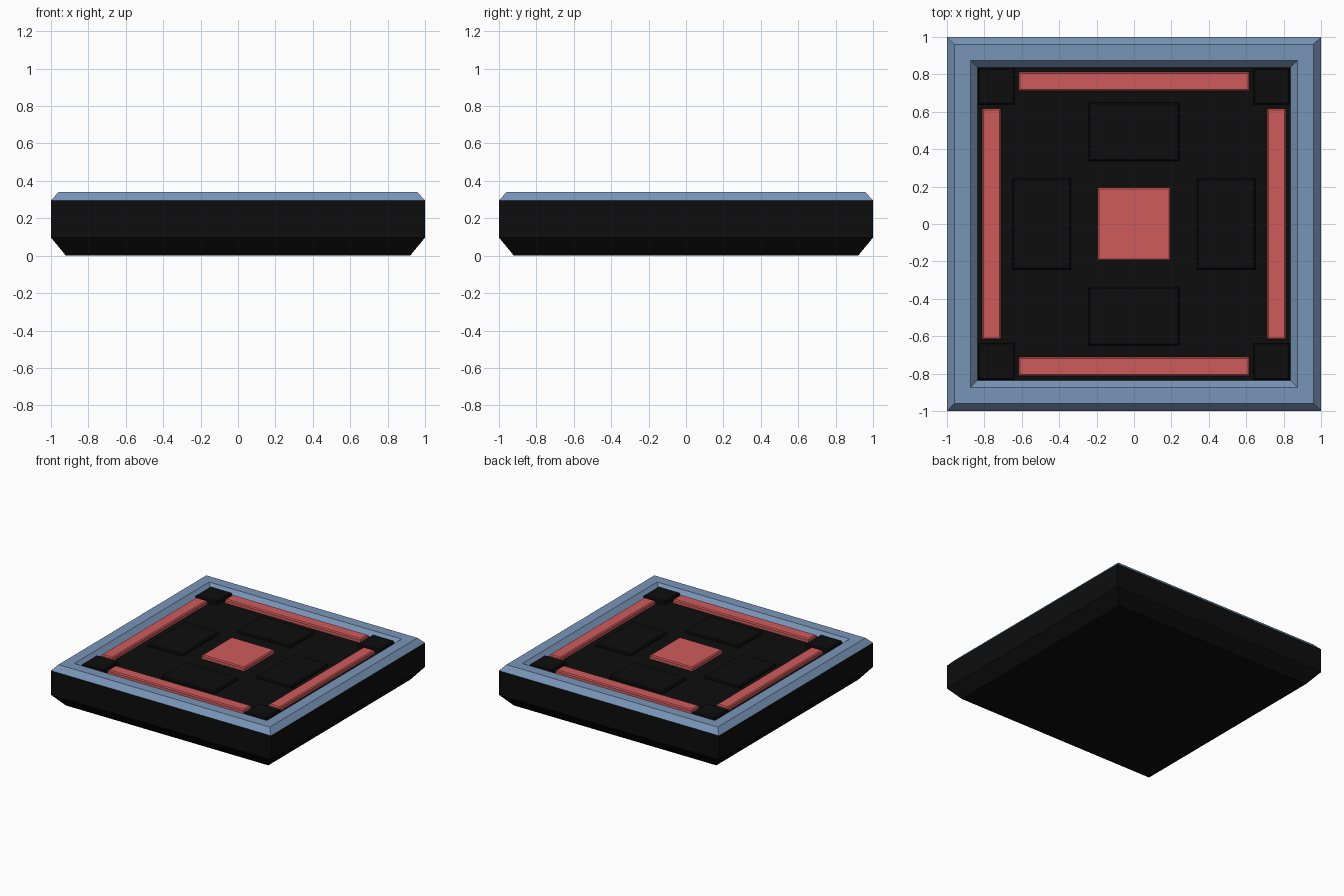
import bpy, bmesh

if "Cube" in bpy.data.objects:
    bpy.data.objects.remove(bpy.data.objects["Cube"])


def material(name, rgb):
    m = bpy.data.materials.new(name)
    m.diffuse_color = (*rgb, 1)
    m.use_nodes = True
    m.node_tree.nodes["Principled BSDF"].inputs["Base Color"].default_value = m.diffuse_color
    return m


BLACK = material("black", (0.004, 0.004, 0.004))
BLUE = material("steel blue", (0.19, 0.30, 0.48))
RED = material("red", (0.63, 0.105, 0.105))


def square_loft(name, profile, mat, closed=False):
    """Square rings of (half width, z) joined in order; capped unless closed."""
    bm = bmesh.new()
    rings = [[bm.verts.new((sx * h, sy * h, z))
              for sx, sy in ((-1, -1), (1, -1), (1, 1), (-1, 1))] for h, z in profile]
    pairs = list(zip(rings, rings[1:]))
    if closed:
        pairs.append((rings[-1], rings[0]))
    else:
        bm.faces.new(rings[0])
        bm.faces.new(rings[-1])
    for a, b in pairs:
        for i in range(4):
            j = (i + 1) % 4
            bm.faces.new((a[i], a[j], b[j], b[i]))
    bmesh.ops.recalc_face_normals(bm, faces=bm.faces)
    return finish(name, bm, mat)


def plate(name, x0, x1, y0, y1, z0, z1, mat, chamfer=0.008):
    """Box with a small chamfer round its top."""
    bm = bmesh.new()
    bmesh.ops.create_cube(bm, size=1)
    for v in bm.verts:
        v.co = (x1 if v.co.x > 0 else x0, y1 if v.co.y > 0 else y0, z1 if v.co.z > 0 else z0)
    top = [e for e in bm.edges if all(v.co.z > z1 - 1e-5 for v in e.verts)]
    bmesh.ops.bevel(bm, geom=top, offset=chamfer, segments=1, affect='EDGES')
    return finish(name, bm, mat)


def finish(name, bm, mat):
    me = bpy.data.meshes.new(name)
    bm.to_mesh(me)
    bm.free()
    me.materials.append(mat)
    ob = bpy.data.objects.new(name, me)
    bpy.context.collection.objects.link(ob)
    return ob


# Dark base with a tapered foot; its raised middle is the floor inside the rim
square_loft("base", [(0.92, 0), (1, 0.097), (1, 0.295), (0.85, 0.295), (0.84, 0.30)], BLACK)

# Chamfered rim
square_loft("rim", [(1, 0.295), (0.96, 0.34), (0.875, 0.34), (0.838, 0.30), (0.838, 0.295)],
            BLUE, closed=True)

# Centre light
plate("centre_light", -0.195, 0.195, -0.195, 0.195, 0.295, 0.332, RED)

# Light strips and raised panels on each of the four sides
for s, side_y, side_x in ((1, "back", "right"), (-1, "front", "left")):
    a, b = sorted((s * 0.71, s * 0.812))
    plate(side_y + "_light_strip", -0.617, 0.617, a, b, 0.295, 0.332, RED)
    plate(side_x + "_light_strip", a, b, -0.617, 0.617, 0.295, 0.332, RED)
    a, b = sorted((s * 0.337, s * 0.65))
    plate(side_y + "_panel", -0.242, 0.242, a, b, 0.295, 0.32, BLACK)
    plate(side_x + "_panel", a, b, -0.242, 0.242, 0.295, 0.32, BLACK)
    # Corner blocks
    for t, end in ((1, "right"), (-1, "left")):
        x0, x1 = sorted((t * 0.64, t * 0.835))
        y0, y1 = sorted((s * 0.64, s * 0.835))
        plate(f"{side_y}_{end}_corner_block", x0, x1, y0, y1, 0.295, 0.332, BLACK)
